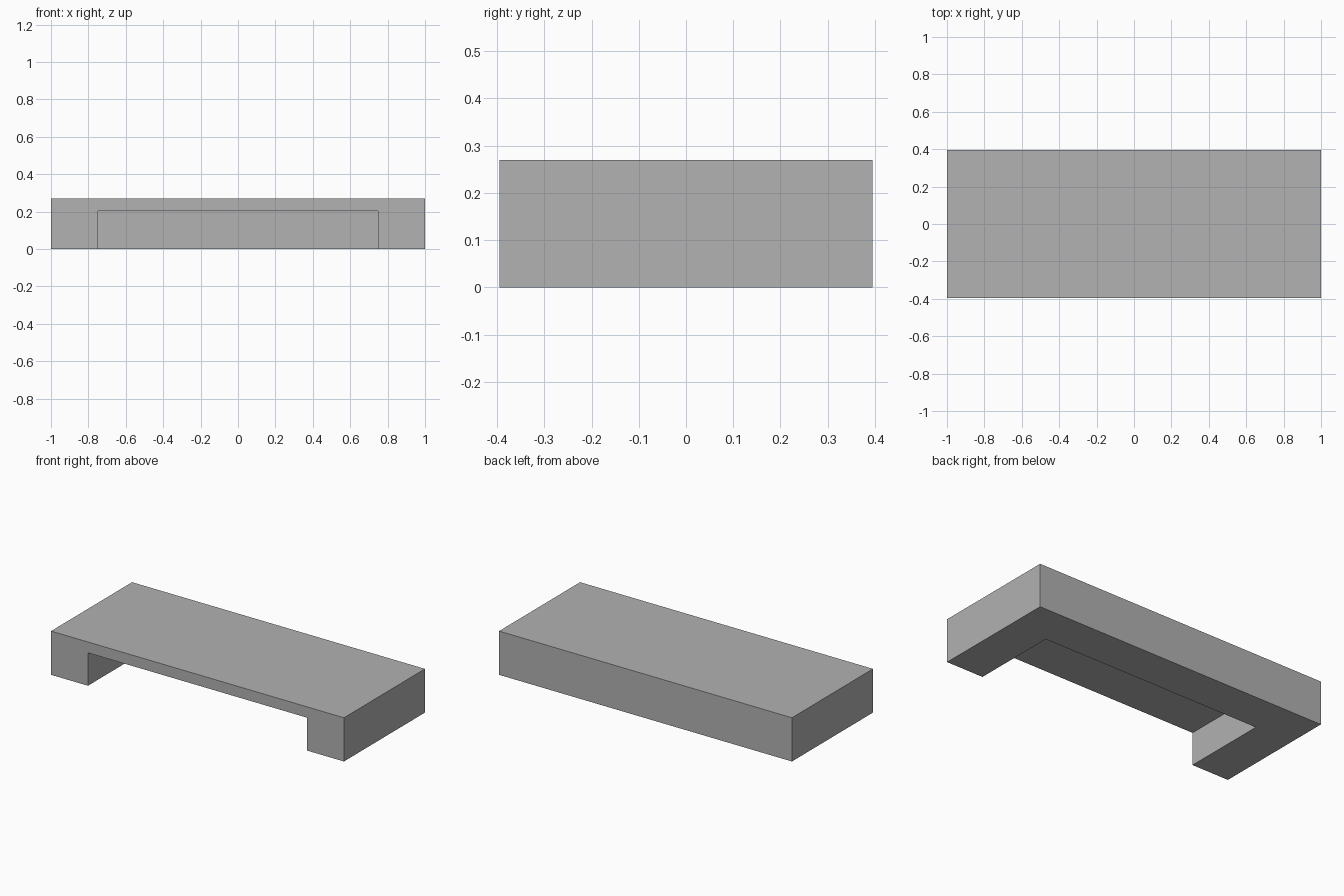
import bpy

cube = bpy.data.objects.get("Cube")
if cube:
    bpy.data.objects.remove(cube, do_unlink=True)

WIDTH, DEPTH, HEIGHT = 2.0, 0.79, 0.27
WALL = 0.252        # thickness of the side legs and the back wall
UNDERSIDE = 0.203   # height of the recess ceiling

# Plain grey material
grey = bpy.data.materials.new("grey")
grey.use_nodes = True
colour = (0.445, 0.445, 0.445, 1.0)
grey.diffuse_color = colour
bsdf = next(n for n in grey.node_tree.nodes if n.type == 'BSDF_PRINCIPLED')
bsdf.inputs["Base Color"].default_value = colour


def box(name, low, high):
    """Axis-aligned box between two corners, with its scale applied."""
    centre = [(a + b) / 2 for a, b in zip(low, high)]
    bpy.ops.mesh.primitive_cube_add(size=1, location=centre)
    obj = bpy.context.object
    obj.name = name
    obj.scale = [b - a for a, b in zip(low, high)]
    bpy.ops.object.transform_apply(location=True, rotation=False, scale=True)
    obj.data.materials.append(grey)
    return obj


# Solid block, then a recess open to the front and the floor
platform = box("platform", (-WIDTH / 2, -DEPTH / 2, 0),
               (WIDTH / 2, DEPTH / 2, HEIGHT))
cutter = box("recess_cutter", (-WIDTH / 2 + WALL, -DEPTH / 2 - 0.2, -0.2),
             (WIDTH / 2 - WALL, DEPTH / 2 - WALL, UNDERSIDE))
cutter.hide_render = True

recess = platform.modifiers.new("recess", 'BOOLEAN')
recess.operation = 'DIFFERENCE'
recess.solver = 'EXACT'
recess.object = cutter

# Bake the cut and drop the helper
bpy.ops.object.select_all(action='DESELECT')
platform.select_set(True)
bpy.context.view_layer.objects.active = platform
bpy.ops.object.modifier_apply(modifier=recess.name)
bpy.data.objects.remove(cutter, do_unlink=True)
bpy.ops.object.shade_flat()
